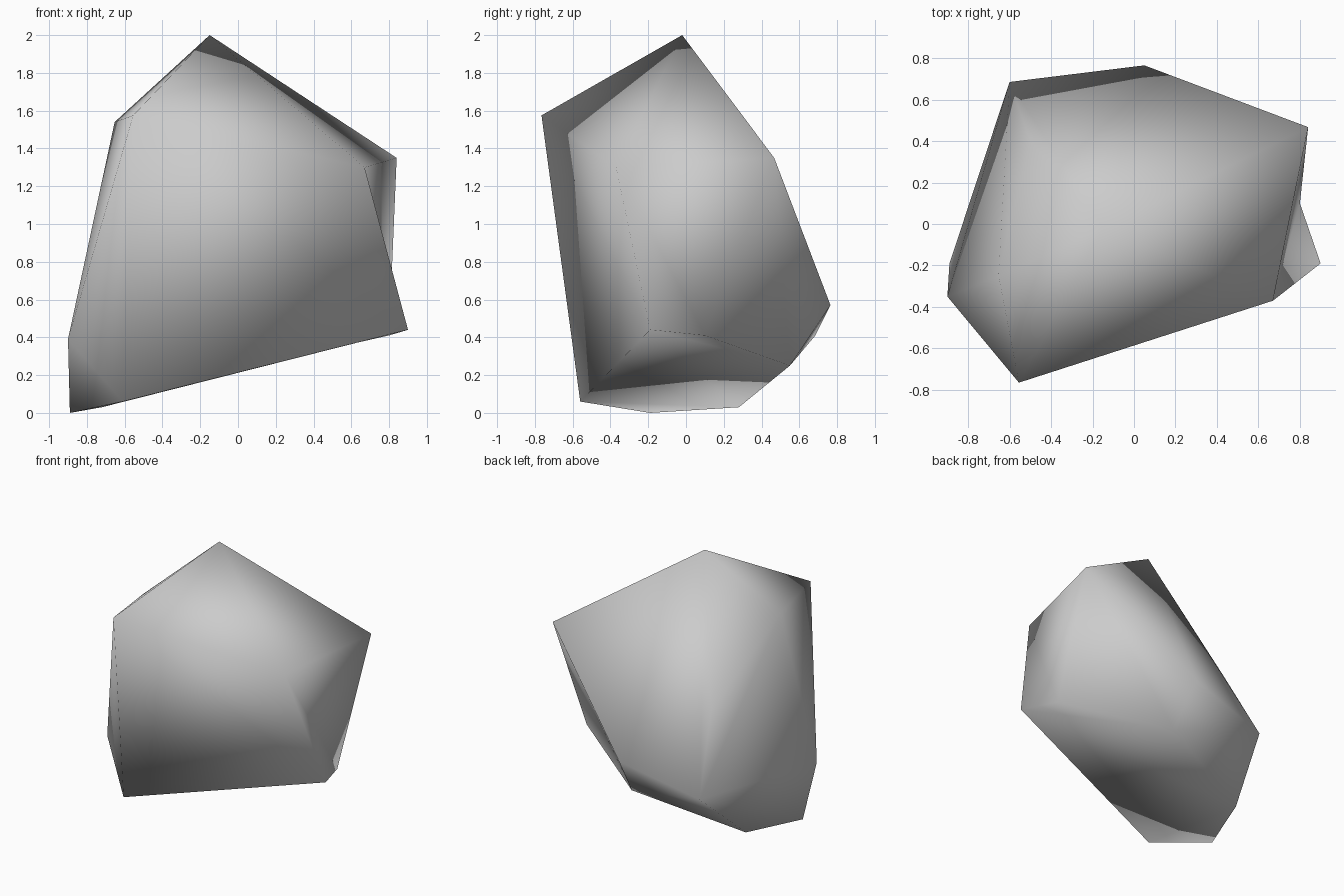
import bpy
import bmesh

cube = bpy.data.objects.get("Cube")
if cube:
    bpy.data.objects.remove(cube, do_unlink=True)

# Corner points of the boulder
corners = {
    "peak": (-0.15, -0.02, 2.0),
    "front_brow": (-0.555, -0.765, 1.575),
    "side_brow": (-0.653, -0.25, 1.54),
    "east_shoulder": (0.84, 0.467, 1.35),
    "south_shoulder": (0.67, -0.37, 1.3),
    "north_shoulder": (-0.5, 0.4, 0.98),
    "east_foot": (0.9, -0.19, 0.44),
    "north_bulge": (0.05, 0.765, 0.57),
    "west_bulge": (-0.6, 0.685, 0.41),
    "west_side": (-0.9, -0.35, 0.39),
    "west_base": (-0.89, -0.19, 0.0),
    "front_base": (-0.61, -0.56, 0.06),
    "rear_base": (-0.72, 0.28, 0.03),
    "under_base": (0.09, 0.55, 0.25),
}
dent = (0.8, 0.1, 0.41)

# Faceted outer body
bm = bmesh.new()
verts = {name: bm.verts.new(co) for name, co in corners.items()}
bmesh.ops.convex_hull(bm, input=list(bm.verts))

# Press a dent between the east shoulder and the east foot
ridge = {verts["east_shoulder"], verts["east_foot"]}
removed = [f for f in bm.faces if ridge <= set(f.verts)]
rim = [e for f in removed for e in f.edges if not ridge <= set(e.verts)]
bmesh.ops.delete(bm, geom=removed, context="FACES_ONLY")
for edge in [e for e in bm.edges if ridge <= set(e.verts)]:
    bm.edges.remove(edge)
hollow = bm.verts.new(dent)
for edge in rim:
    bm.faces.new((*edge.verts, hollow))
bmesh.ops.recalc_face_normals(bm, faces=list(bm.faces))

# Soft shading over the whole stone
for face in bm.faces:
    face.smooth = True

mesh = bpy.data.meshes.new("boulder")
bm.to_mesh(mesh)
bm.free()
boulder = bpy.data.objects.new("boulder", mesh)
bpy.context.collection.objects.link(boulder)

# Plain grey stone
stone = bpy.data.materials.new("grey stone")
stone.use_nodes = True
grey = (0.6, 0.6, 0.6, 1.0)
stone.diffuse_color = grey
stone.node_tree.nodes["Principled BSDF"].inputs["Base Color"].default_value = grey
mesh.materials.append(stone)
